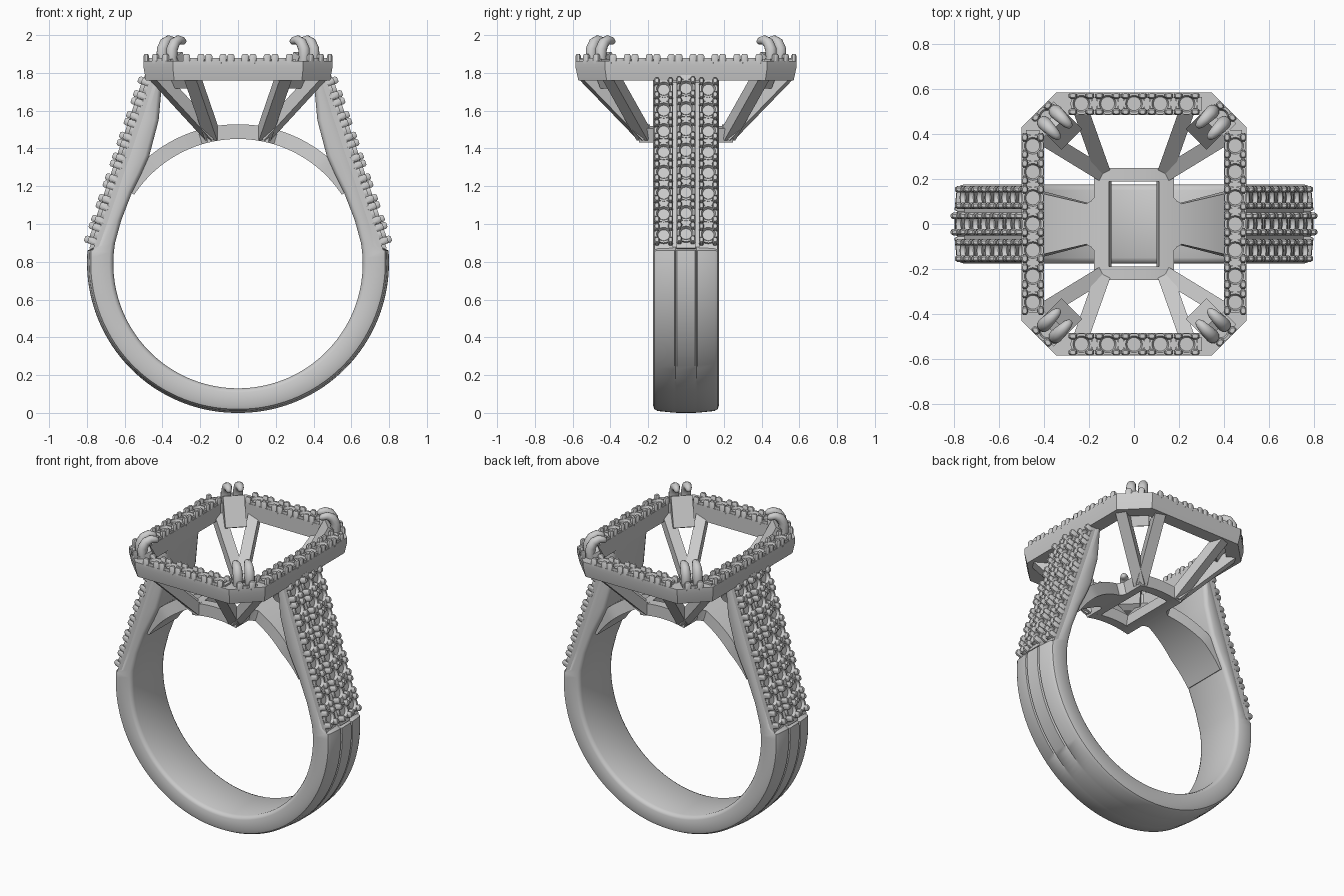
import bpy, bmesh, math
from mathutils import Vector, Matrix

if "Cube" in bpy.data.objects:
    bpy.data.objects.remove(bpy.data.objects["Cube"])

CZ, RI = 0.79, 0.66                       # finger hole centre height and radius


def loft(bm, loops, ring=False):
    """Skin successive closed loops; join ends (ring) or cap them."""
    vs = [[bm.verts.new(p) for p in lp] for lp in loops]
    n = len(vs[0])
    pairs = list(zip(vs, vs[1:])) + ([(vs[-1], vs[0])] if ring else [])
    for a, b in pairs:
        for i in range(n):
            j = (i + 1) % n
            bm.faces.new((a[i], a[j], b[j], b[i]))
    if not ring:
        bm.faces.new(vs[0])
        bm.faces.new(vs[-1])


def box(bm, mat, c, s):
    x, y, z = (v / 2 for v in s)
    rect = [(-x, -y), (x, -y), (x, y), (-x, y)]
    loft(bm, [[mat @ (Vector(c) + Vector((a, b, h))) for a, b in rect] for h in (-z, z)])


def bar(bm, p, q, side, w, h):
    p, q = Vector(p), Vector(q)
    s = Vector(side).normalized()
    n = (q - p).cross(s).normalized()
    loft(bm, [[e + s * a * w / 2 + n * b * h / 2
               for a, b in ((-1, -1), (1, -1), (1, 1), (-1, 1))] for e in (p, q)])


def finish(bm, name, angle=35):
    bmesh.ops.recalc_face_normals(bm, faces=bm.faces)
    me = bpy.data.meshes.new(name)
    bm.to_mesh(me)
    bm.free()
    ob = bpy.data.objects.new(name, me)
    bpy.context.collection.objects.link(ob)
    bpy.ops.object.select_all(action='DESELECT')
    ob.select_set(True)
    bpy.context.view_layer.objects.active = ob
    bpy.ops.object.shade_smooth_by_angle(angle=math.radians(angle))
    return ob


def seat(bm, mat, pitch=0.117):
    """Small stone seat: open collar, four corner beads and a cross link."""
    def circ(r, z):
        return [mat @ Vector((r * math.cos(k * math.pi / 7), r * math.sin(k * math.pi / 7), z))
                for k in range(14)]
    loft(bm, [circ(.049, -.01), circ(.049, .018), circ(.038, .018), circ(.026, -.01)], True)
    for sx in (-1, 1):
        for sy in (-1, 1):
            c = Vector((sx * .038, sy * .036, 0))
            prof = [(.019, -.01), (.019, .03), (.012, .04)]
            loft(bm, [[mat @ (c + Vector((r * u, r * .75 * v, z))) for u, v in
                       ((-1, -.5), (-.5, -1), (.5, -1), (1, -.5), (1, .5), (.5, 1), (-.5, 1), (-1, .5))]
                      for r, z in prof])
    box(bm, mat, (pitch / 2, 0, .002), (.022, .06, .024))


def line(z):                               # crest of the shoulder stones
    return Vector((.82 - .337 * (z - .9), 0, z))


N = Vector((.948, 0, .319))

# Shank: circle below, straight rising shoulders above
pairs = []
for k in range(0, 41):
    a = math.radians(-90 + 95 * k / 40)
    d = Vector((math.cos(a), 0, math.sin(a)))
    c = Vector((0, 0, CZ))
    fade = min(1, max(0, (k - 14) / 14))
    pairs.append((c + d * (.79 + .01 * k / 40), c + d * RI, .014 * fade))
for z, ix, iz in ((.9, .651, .9), (1.05, .618, 1.02), (1.2, .56, 1.17), (1.3, .51, 1.27),
                  (1.4, .47, 1.36), (1.58, .42, 1.55), (1.77, .40, 1.77)):
    pairs.append((line(z) - N * .068, Vector((ix, 0, iz)), 0))


def section(pair, sx):
    o, i, g = pair
    d = (o - i).normalized()
    outer = [(-.175, .04), (-.168, .02), (-.15, .01), (-.062, .001), (-.055, g + .001), (-.048, 0),
             (.048, 0), (.055, g + .001), (.062, .001), (.15, .01), (.168, .02), (.175, .04)]
    inner = [(.175, .022), (.168, .008), (.15, 0), (-.15, 0), (-.168, .008), (-.175, .022)]
    pts = [o - d * e + Vector((0, y, 0)) for y, e in outer]
    pts += [i + d * e + Vector((0, y, 0)) for y, e in inner]
    return [Vector((p.x * sx, p.y, p.z)) for p in pts]


bm = bmesh.new()
loft(bm, [section(p, -1) for p in reversed(pairs[1:])] + [section(p, 1) for p in pairs])
finish(bm, "shank", 40)

# Three stone rows on each shoulder, middle row raised
for sx, side in ((-1, "left"), (1, "right")):
    rails, seats = bmesh.new(), bmesh.new()
    n = Vector((N.x * sx, 0, N.z))
    t = Vector((-N.z * sx, 0, N.x))
    for y, depth in ((-.118, .06), (0, .04), (.118, .06)):
        def at(z):
            p = line(z) - N * depth
            return Vector((p.x * sx, y, p.z))
        bar(rails, at(.885) - n * .03, at(1.785) - n * .03, (0, 1, 0), .1, .06)
        for i in range(8):
            m = Matrix((t, Vector((0, 1, 0)), n)).transposed().to_4x4()
            seat(seats, Matrix.Translation(at(.96 + .11 * i)) @ m)
    finish(rails, side + "_shoulder_rails")
    finish(seats, side + "_shoulder_seats")


# Halo: cut-corner rectangular frame
def octagon(hx, hy, c, z):
    return [Vector(p + (z,)) for p in ((hx, hy - c), (hx - c, hy), (c - hx, hy), (-hx, hy - c),
            (-hx, c - hy), (c - hx, -hy), (hx - c, -hy), (hx, c - hy))]


bm = bmesh.new()
loft(bm, [octagon(.488, .57, .15, 1.76), octagon(.50, .585, .155, 1.83), octagon(.50, .585, .155, 1.862),
          octagon(.40, .485, .096, 1.862), octagon(.40, .485, .096, 1.76)], True)
finish(bm, "halo_frame", 20)

# Halo stone seats
bm = bmesh.new()
spots = [(.117 * i, s * .535, 0) for i in range(-2, 3) for s in (-1, 1)]
spots += [(s * .45, .116 * i, 90) for i in range(-3, 4) for s in (-1, 1)]
spots += [(a * .385, b * .475, -45 * a * b) for a in (-1, 1) for b in (-1, 1)]
for x, y, r in spots:
    seat(bm, Matrix.Translation((x, y, 1.86)) @ Matrix.Rotation(math.radians(r), 4, 'Z'))
finish(bm, "halo_seats")

# Arched bridge with open rectangular centre
bm = bmesh.new()


def strip(x0, x1, wid, steps=8):
    """Curved strip along the finger hole; wid(x) gives its y range."""
    loops = []
    for k in range(steps + 1):
        x = x0 + (x1 - x0) * k / steps
        a = math.asin(x / RI)
        lo, hi = wid(x)
        loops.append([Vector((r * math.sin(a), y, CZ + r * math.cos(a)))
                      for r, y in ((RI, lo), (RI, hi), (.738, hi), (.738, lo))])
    loft(bm, loops)


def arm(x):
    u = min(1, max(0, (abs(x) - .19) / .23))
    w = .09 + .06 * u + .04 * max(0, 1 - (abs(x) - .15) / .03)
    return -w, w


for s in (-1, 1):
    strip(s * .15, s * .55, arm, 20)
    strip(s * .10, s * .16, lambda x: (-.25, .25), 3)
    strip(-.16, .16, lambda x: (s * .22 - .03, s * .22 + .03))
finish(bm, "bridge", 30)

# Basket struts, corner posts and paired claws, repeated on four corners
struts, posts, claws = bmesh.new(), bmesh.new(), bmesh.new()
for sx in (-1, 1):
    for sy in (-1, 1):
        foot = Vector((sx * .135, sy * .22, 1.465))
        for ex, ey in ((.245, .53), (.43, .40)):
            end = Vector((sx * ex, sy * ey, 1.785))
            bar(struts, foot, end, (end - foot).cross(Vector((0, 0, 1))), .068, .065)
        u = Vector((sx, sy, 0)).normalized()
        v = Vector((-u.y, u.x, 0))
        c = Vector((sx * .345, sy * .445, 0))
        bar(posts, c - u * .075 + Vector((0, 0, 1.73)), c + u * .015 + Vector((0, 0, 1.90)), v, .13, .05)
        path = [(.03, 1.80, .028), (.045, 1.88, .03), (.042, 1.925, .031), (.022, 1.96, .029),
                (-.008, 1.975, .025), (-.035, 1.97, .021), (-.05, 1.962, .014), (-.056, 1.957, .004)]
        for off in (-.036, .036):
            loops = []
            for k, (r, z, w) in enumerate(path):
                p, q = path[max(0, k - 1)], path[min(len(path) - 1, k + 1)]
                d = Vector((q[0] - p[0], q[1] - p[1])).normalized()
                nrm = u * -d.y + Vector((0, 0, d.x))
                mid = c + v * off + u * r + Vector((0, 0, z))
                loops.append([mid + nrm * w * math.cos(g * math.pi / 6) + v * w * math.sin(g * math.pi / 6)
                              for g in range(12)])
            loft(claws, loops)
finish(struts, "basket_struts", 20)
finish(posts, "claw_posts", 20)
finish(claws, "claws", 60)
